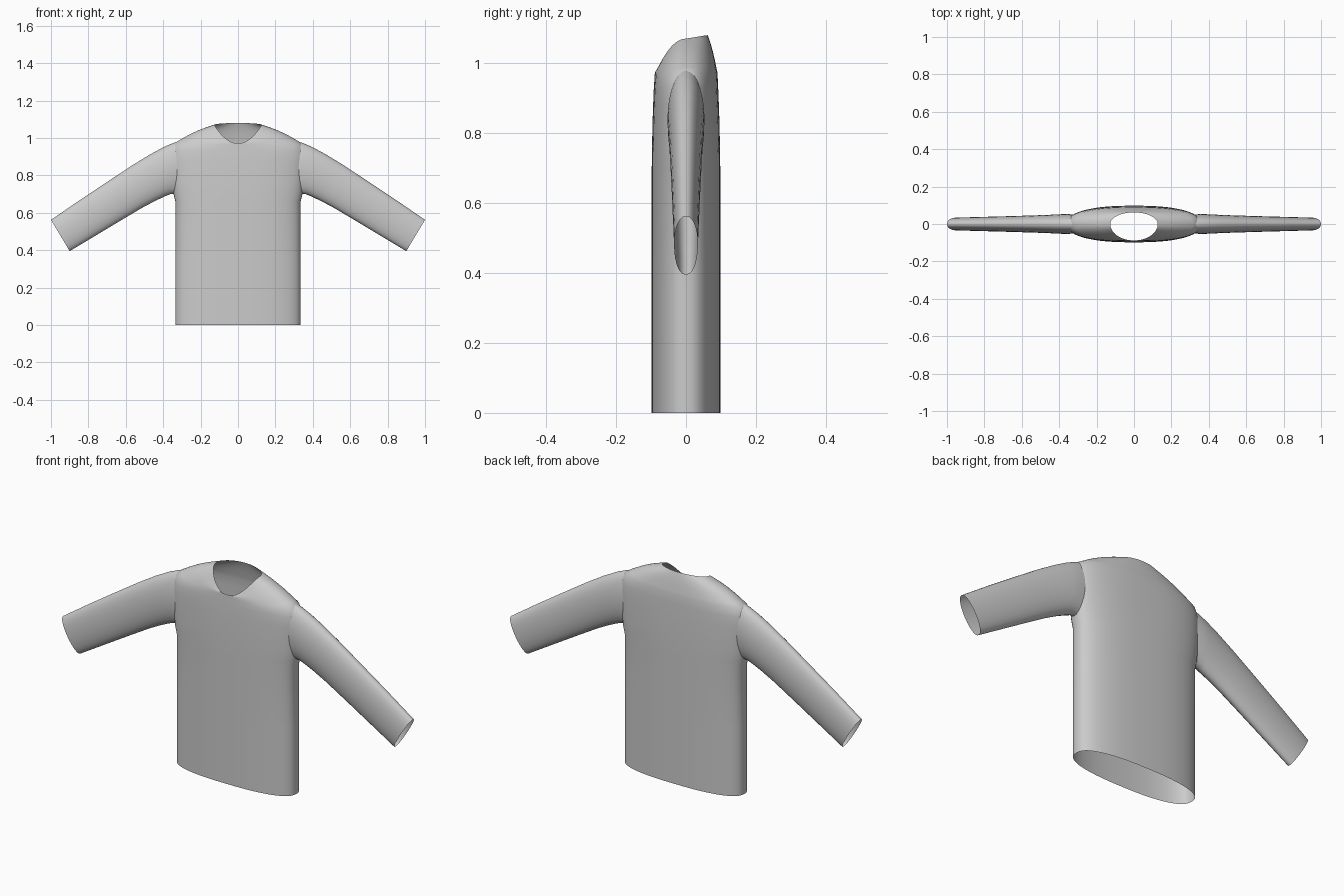
import bpy, bmesh
from math import sin, cos, pi, copysign
from mathutils import Vector

cube = bpy.data.objects.get("Cube")
if cube:
    bpy.data.objects.remove(cube)

GREY = (0.6, 0.6, 0.6, 1)
knit = bpy.data.materials.new("plain grey fabric")
knit.use_nodes = True
knit.diffuse_color = GREY
knit.node_tree.nodes["Principled BSDF"].inputs["Base Color"].default_value = GREY


def spow(v, p):
    return copysign(abs(v) ** p, v)


def loft(name, rings, drop=None):
    """Skin a list of closed rings into an open-ended tube."""
    bm = bmesh.new()
    rows = [[bm.verts.new(p) for p in ring] for ring in rings]
    n = len(rows[0])
    for low, high in zip(rows, rows[1:]):
        for i in range(n):
            j = (i + 1) % n
            bm.faces.new((low[i], low[j], high[j], high[i]))
    if drop:
        bmesh.ops.delete(bm, geom=[f for f in bm.faces if drop(f)], context="FACES")
    mesh = bpy.data.meshes.new(name)
    bm.to_mesh(mesh)
    bm.free()
    obj = bpy.data.objects.new(name, mesh)
    bpy.context.collection.objects.link(obj)
    mesh.materials.append(knit)
    bpy.ops.object.select_all(action="DESELECT")
    obj.select_set(True)
    bpy.context.view_layer.objects.active = obj
    bpy.ops.object.shade_smooth_by_angle(angle=0.7)
    return obj


# Torso: flattened rings from hem to shoulder
N = 56
angles = [2 * pi * i / N for i in range(N)]
sections = [(0, .335, .098), (.35, .335, .098), (.66, .335, .098), (.70, .345, .098),
            (.76, .352, .097), (.82, .355, .096), (.88, .358, .094), (.93, .355, .092)]
rings = [[(a * spow(cos(t), .8), b * spow(sin(t), .8), z) for t in angles]
         for z, a, b in sections]


# Yoke: shoulder ring blended into the V-shaped neckline
def shoulder(t):
    return Vector((.34 * spow(cos(t), .85), .09 * spow(sin(t), .85), .972 - .017 * max(0, -sin(t))))


def neckline(t):
    s = sin(t)
    if s < 0:
        return Vector((.127 * cos(t), .088 * s, 1.07 - .10 * s * s))
    return Vector((.127 * cos(t), .062 * s, 1.07 + .01 * s))


STEPS = 8
for k in range(STEPS + 1):
    u = k / STEPS
    ring = []
    for t in angles:
        p = shoulder(t).lerp(neckline(t), u)
        p.z += .010 * sin(pi * u)
        ring.append(p)
    rings.append(ring)


# Armholes open into the sleeves
def in_armhole(face):
    c = face.calc_center_median()
    return abs(c.x) > .3 and abs(c.y) < .03 and .76 < c.z < .93


loft("torso", rings, in_armhole)

# Sleeves: top point, bottom point and half depth of each ring
sleeve_rings = [((.30, .988), (.33, .700), .050), ((.35, .972), (.36, .700), .053),
                ((.40, .950), (.39, .688), .052), ((.47, .912), (.44, .665), .049),
                ((.56, .857), (.51, .628), .046), ((.70, .765), (.63, .557), .042),
                ((.85, .665), (.765, .476), .038), ((1.0, .562), (.90, .395), .034)]
M = 28
for side, label in ((1, "left"), (-1, "right")):
    tube = []
    for top, bottom, depth in sleeve_rings:
        hi = Vector((side * top[0], 0, top[1]))
        lo = Vector((side * bottom[0], 0, bottom[1]))
        mid, half = (hi + lo) / 2, (hi - lo) / 2
        tube.append([mid + half * cos(2 * pi * i / M)
                     + Vector((0, side * depth * spow(sin(2 * pi * i / M), .9), 0)) for i in range(M)])
    loft(label + "_sleeve", tube)
